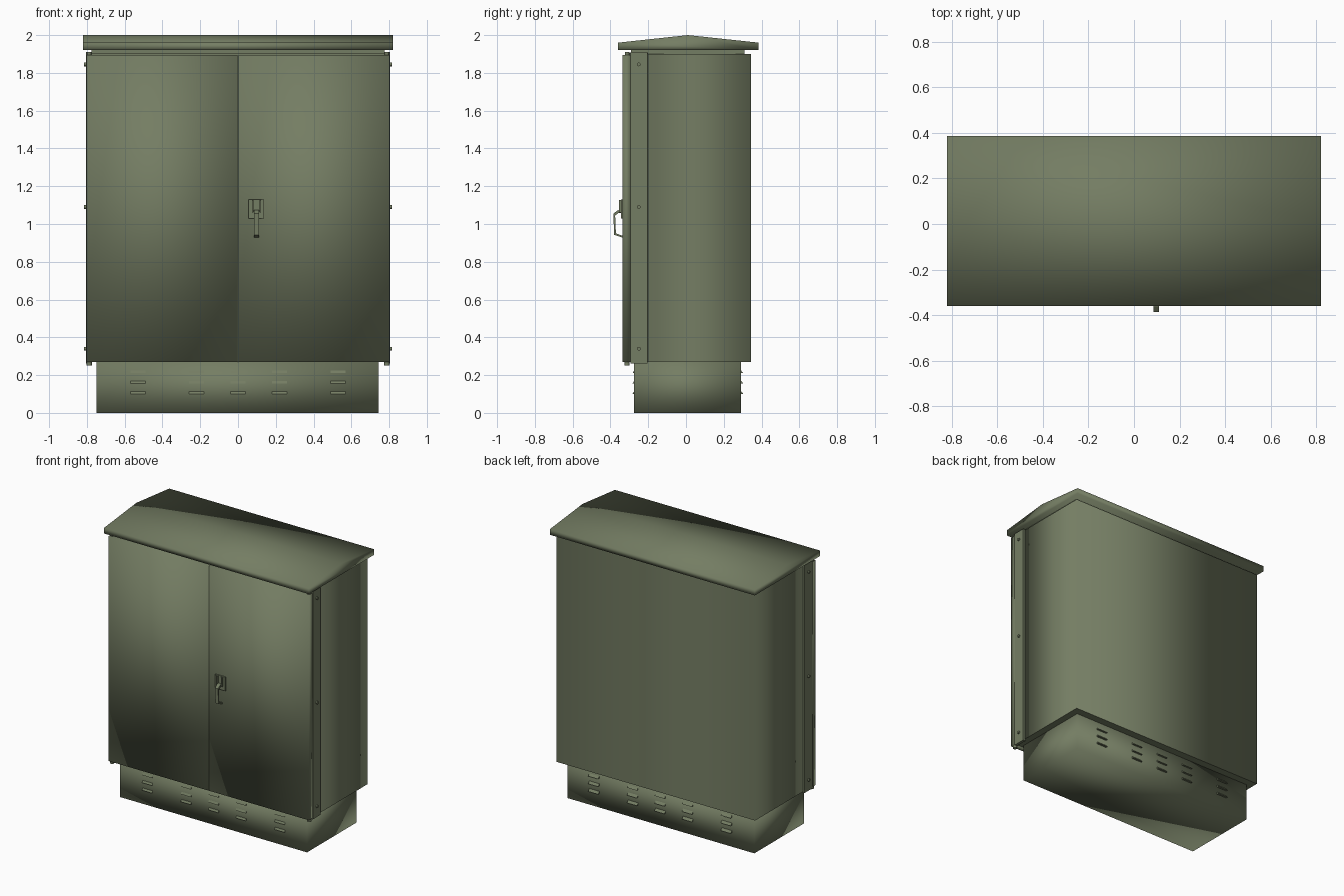
import bpy, bmesh, math
from mathutils import Matrix

if "Cube" in bpy.data.objects:
    bpy.data.objects.remove(bpy.data.objects["Cube"])

# One painted-metal colour for the whole cabinet
paint = bpy.data.materials.new("olive green paint")
paint.use_nodes = True
COLOUR = (0.175, 0.205, 0.125, 1)
paint.diffuse_color = COLOUR
paint.node_tree.nodes["Principled BSDF"].inputs["Base Color"].default_value = COLOUR


def finish(name, bm, smooth=False, angle=None):
    """Turn a bmesh into a named, painted object."""
    bmesh.ops.recalc_face_normals(bm, faces=bm.faces[:])
    for f in bm.faces:
        f.smooth = smooth
    if angle:
        for e in bm.edges:
            e.smooth = e.calc_face_angle(0) < math.radians(angle)
    mesh = bpy.data.meshes.new(name)
    bm.to_mesh(mesh)
    bm.free()
    mesh.materials.append(paint)
    obj = bpy.data.objects.new(name, mesh)
    bpy.context.scene.collection.objects.link(obj)
    return obj


def add_box(bm, x, y, z):
    """Box from (low, high) pairs on each axis."""
    size = [b - a for a, b in (x, y, z)]
    mid = [(a + b) / 2 for a, b in (x, y, z)]
    m = Matrix.Translation(mid) @ Matrix.Diagonal((*size, 1))
    return bmesh.ops.create_cube(bm, size=1, matrix=m)["verts"]


def box(name, x, y, z, smooth=False):
    bm = bmesh.new()
    add_box(bm, x, y, z)
    return finish(name, bm, smooth)


def add_prism(bm, profile, x0, x1):
    """Extrude a (y, z) profile along x."""
    face = bm.faces.new([bm.verts.new((x0, y, z)) for y, z in profile])
    new = bmesh.ops.extrude_face_region(bm, geom=[face])["geom"]
    verts = [v for v in new if isinstance(v, bmesh.types.BMVert)]
    bmesh.ops.translate(bm, verts=verts, vec=(x1 - x0, 0, 0))


def add_cylinder(bm, centre, radius, depth, axis):
    turn = Matrix.Rotation(math.pi / 2, 4, "Y") if axis == "x" else Matrix.Identity(4)
    bmesh.ops.create_cone(bm, cap_ends=True, segments=12, radius1=radius, radius2=radius,
                          depth=depth, matrix=Matrix.Translation(centre) @ turn)


# Cabinet body: walls blend softly round the corners, crisp top and bottom
bm = bmesh.new()
add_box(bm, (-0.795, 0.795), (-0.2, 0.345), (0.27, 1.9))
for e in bm.edges:
    e.smooth = abs(e.verts[0].co.z - e.verts[1].co.z) > 0.1
finish("cabinet_body", bm, smooth=True)

# Front frame and neck under the roof
box("front_frame", (-0.79, 0.79), (-0.3, -0.2), (0.27, 1.905))
box("roof_neck", (-0.775, 0.775), (-0.29, 0.31), (1.89, 1.925))

# Plinth
box("plinth", (-0.75, 0.745), (-0.275, 0.29), (0, 0.275), smooth=True)

# Ventilation louvres on both long sides of the plinth
bm = bmesh.new()
for side, wall, depth in ((-1, -0.275, 0.008), (1, 0.29, 0.014)):
    for x in (-0.53, -0.22, 0, 0.22, 0.53):
        for z in (0.1, 0.155, 0.21):
            hood = [(wall - side * 0.003, z + 0.02), (wall + side * depth, z),
                    (wall - side * 0.003, z)]
            add_prism(bm, hood, x - 0.04, x + 0.04)
finish("plinth_louvres", bm)

# Gabled roof with a shallow ridge
bm = bmesh.new()
add_prism(bm, [(-0.36, 1.92), (0.385, 1.92), (0.385, 1.96), (0.01, 2.0), (-0.36, 1.96)],
          -0.82, 0.82)
finish("gabled_roof", bm, smooth=True)

# Pair of doors, hinge flanges, screws and pivots
for name, s in (("left", 1), ("right", -1)):
    span = lambda a, b: tuple(sorted((s * a, s * b)))
    box(name + "_door", span(0.002, 0.803), (-0.335, -0.293), (0.27, 1.895), smooth=True)
    box(name + "_side_flange", span(0.785, 0.805), (-0.295, -0.205), (0.262, 1.91))
    bm = bmesh.new()
    for z in (0.34, 1.09, 1.845):
        add_cylinder(bm, (s * 0.807, -0.25, z), 0.01, 0.014, "x")
    finish(name + "_flange_screws", bm, smooth=True, angle=35)
    bm = bmesh.new()
    add_cylinder(bm, (s * 0.788, -0.312, 0.262), 0.014, 0.024, "z")
    add_cylinder(bm, (s * 0.788, -0.312, 1.9), 0.012, 0.02, "z")
    finish(name + "_door_pivots", bm, smooth=True, angle=35)

# Door handle: mounting plate, pivot cheeks and hooked lever
box("handle_plate", (0.055, 0.138), (-0.343, -0.333), (1.03, 1.13))
bm = bmesh.new()
for x in (0.074, 0.113):
    add_box(bm, (x, x + 0.009), (-0.356, -0.34), (1.06, 1.128))
finish("handle_cheeks", bm)
bm = bmesh.new()
add_prism(bm, [(-0.34, 1.075), (-0.362, 1.072), (-0.385, 1.055), (-0.38, 0.943),
               (-0.336, 0.928), (-0.336, 0.938), (-0.371, 0.95), (-0.375, 1.045),
               (-0.358, 1.058), (-0.34, 1.06)], 0.085, 0.11)
finish("handle_lever", bm)
